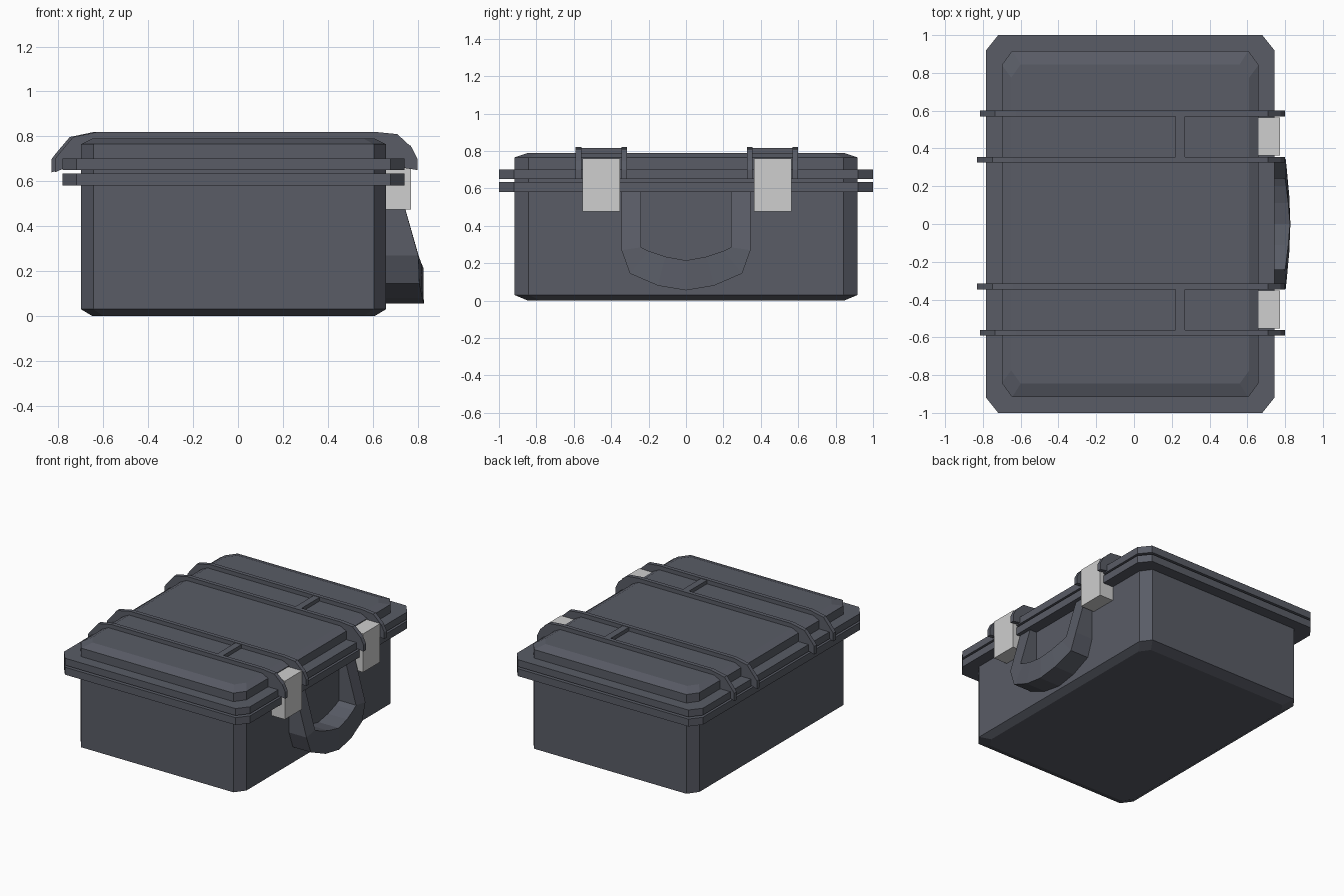
import bpy
import bmesh

cube = bpy.data.objects.get("Cube")
if cube:
    bpy.data.objects.remove(cube, do_unlink=True)


def make_material(name, color):
    mat = bpy.data.materials.new(name)
    mat.use_nodes = True
    mat.diffuse_color = color
    mat.node_tree.nodes["Principled BSDF"].inputs["Base Color"].default_value = color
    return mat


SHELL = make_material("slate grey", (0.10, 0.107, 0.133, 1))
METAL = make_material("light grey", (0.62, 0.62, 0.62, 1))
MID_X = -0.02  # centre of the case, the handle side is deeper


def finish(bm, name, mat):
    bmesh.ops.recalc_face_normals(bm, faces=bm.faces)
    mesh = bpy.data.meshes.new(name)
    bm.to_mesh(mesh)
    bm.free()
    mesh.materials.append(mat)
    obj = bpy.data.objects.new(name, mesh)
    bpy.context.collection.objects.link(obj)
    return obj


def skin(name, rings, mat=SHELL, caps=True, closed=False):
    """Bridge equal rings of points; cap the ends or join them in a loop."""
    bm = bmesh.new()
    loops = [[bm.verts.new(p) for p in ring] for ring in rings]
    pairs = list(zip(loops, loops[1:]))
    if closed:
        pairs.append((loops[-1], loops[0]))
    for a, b in pairs:
        for i in range(len(a)):
            j = (i + 1) % len(a)
            bm.faces.new((a[i], a[j], b[j], b[i]))
    if caps:
        bm.faces.new(loops[0])
        bm.faces.new(loops[-1])
    return finish(bm, name, mat)


def outline(hx, hy, cx, cy, z):
    """Rectangle with cut corners."""
    quarter = [(hx, hy - cy), (hx - cx, hy)]
    pts = quarter + [(-x, y) for x, y in reversed(quarter)]
    pts += [(-x, -y) for x, y in pts]
    return [(x + MID_X, y, z) for x, y in pts]


def box(name, x0, x1, y0, y1, z0, z1, mat):
    ring = [(x0, y0), (x1, y0), (x1, y1), (x0, y1)]
    return skin(name, [[(x, y, z) for x, y in ring] for z in (z0, z1)], mat)


# Case body, seam and lid
FULL = (0.68, 0.917, 0.055, 0.075)
INSET = (0.63, 0.845, 0.05, 0.07)
skin("case_body", [outline(*INSET, 0), outline(*FULL, 0.03), outline(*FULL, 0.6)])
skin("seam", [outline(*FULL, 0.6), outline(*FULL, 0.68)])
skin("lid", [outline(*FULL, 0.68), outline(*FULL, 0.765), outline(*INSET, 0.79)])

# Rims on either side of the seam
RIM = (0.763, 1.0, 0.064, 0.08)
for name, low, high in (("body_rim", 0.58, 0.635), ("lid_rim", 0.65, 0.702)):
    skin(name, [outline(*RIM, low), outline(*RIM, high)])

# Ribs that wrap over the lid
RIGHT_ARC = [(0.8, 0.65), (0.8, 0.7), (0.775, 0.75), (0.71, 0.81), (0.61, 0.82)]
LEFT_ARC = [(-0.64, 0.82), (-0.75, 0.797), (-0.815, 0.72), (-0.83, 0.7), (-0.83, 0.64)]
UNDERSIDE = [(-0.77, 0.66), (0.735, 0.66)]
for side, centre in (("left", 0.463), ("right", -0.453)):
    for place, offset in (("front", -0.122), ("back", 0.122)):
        y = centre + offset
        reach = 0.015 if abs(y) > 0.5 else 0
        left = [(x + reach, z) for x, z in LEFT_ARC]
        profile = RIGHT_ARC + left + UNDERSIDE
        rings = [[(x, y + t, z) for x, z in profile] for t in (-0.015, 0.015)]
        skin(f"{side}_{place}_rib", rings)
    # Cross bar and latch between each pair of ribs
    box(f"{side}_cross_bar", 0.22, 0.27, centre - 0.11, centre + 0.11, 0.77, 0.817, SHELL)
    box(f"{side}_latch", 0.655, 0.772, centre - 0.1, centre + 0.1, 0.475, 0.76, METAL)

# Handle: a U shaped loop leaning out from the case wall
# each station: outer y, outer z, inner y, inner z, outer x, inner x
half = [(0.345, 0.6, 0.24, 0.6, 0.71, 0.71),
        (0.345, 0.27, 0.24, 0.285, 0.803, 0.8),
        (0.3, 0.145, 0.2, 0.265, 0.808, 0.806),
        (0.15, 0.08, 0.11, 0.235, 0.822, 0.817),
        (0, 0.055, 0, 0.215, 0.828, 0.826)]
stations = half + [(-s[0], s[1], -s[2], *s[3:]) for s in reversed(half[:-1])]
skin("handle", [[(0.65, oy, oz), (ox, oy, oz), (ix, iy, iz), (0.65, iy, iz)]
                for oy, oz, iy, iz, ox, ix in stations])
